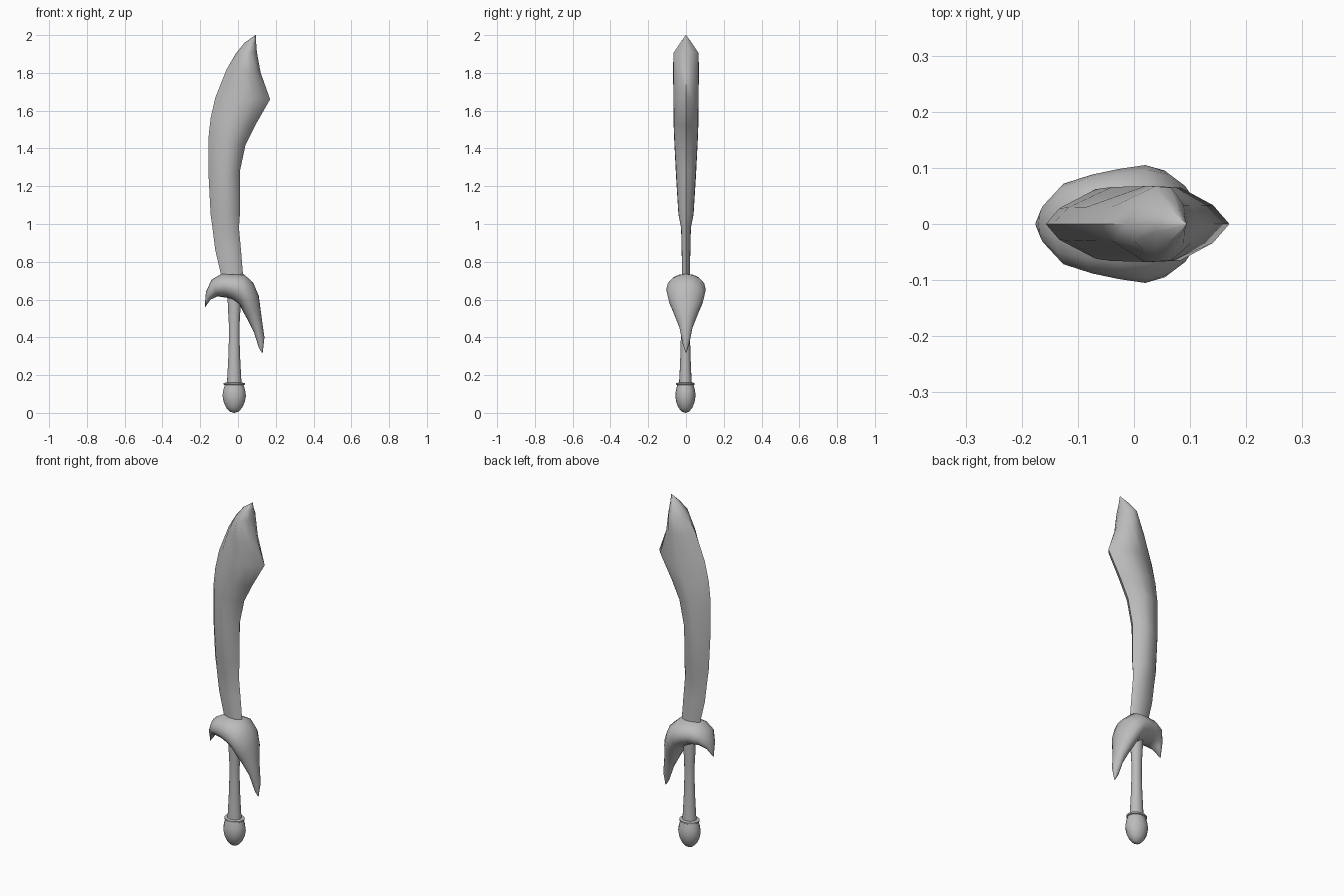
import bpy, bmesh, math
from mathutils import Vector

cube = bpy.data.objects.get("Cube")
if cube:
    bpy.data.objects.remove(cube, do_unlink=True)

grey = bpy.data.materials.new("plain_grey")
grey.use_nodes = True
colour = (0.5, 0.5, 0.5, 1)
grey.diffuse_color = colour
grey.node_tree.nodes["Principled BSDF"].inputs["Base Color"].default_value = colour


def loft(name, rings, angle):
    """Skin a list of closed rings, cap both ends and shade the result."""
    bm = bmesh.new()
    loops = [[bm.verts.new(point) for point in ring] for ring in rings]
    count = len(loops[0])
    for low, high in zip(loops, loops[1:]):
        for i in range(count):
            j = (i + 1) % count
            bm.faces.new((low[i], low[j], high[j], high[i]))
    bm.faces.new(loops[0])
    bm.faces.new(loops[-1])
    bmesh.ops.remove_doubles(bm, verts=bm.verts, dist=0.0005)
    bmesh.ops.recalc_face_normals(bm, faces=bm.faces)
    mesh = bpy.data.meshes.new(name)
    bm.to_mesh(mesh)
    bm.free()
    mesh.materials.append(grey)
    obj = bpy.data.objects.new(name, mesh)
    bpy.context.collection.objects.link(obj)
    bpy.ops.object.select_all(action="DESELECT")
    obj.select_set(True)
    bpy.context.view_layer.objects.active = obj
    bpy.ops.object.shade_smooth_by_angle(angle=math.radians(angle))
    return obj


def cross_section(start, end, half_width, shape):
    """Ring from start to end in the xz plane, bulging to both sides in y."""
    a = Vector((start[0], 0, start[1]))
    b = Vector((end[0], 0, end[1]))
    side = [a.lerp(b, along) + Vector((0, half_width * out, 0)) for along, out in shape]
    return side + [Vector((p.x, -p.y, p.z)) for p in reversed(side[1:-1])]


# Curved blade: spine point, cutting edge point, half thickness
blade_shape = [(0, 0), (.12, .45), (.45, 1), (.7, .97), (.9, .5), (1, 0)]
blade_stations = [
    ((-.08, .69), (.03, .69), .02),
    ((-.12, .86), (.016, .86), .023),
    ((-.135, .98), (.005, .98), .026),
    ((-.145, 1.05), (.01, 1.05), .04),
    ((-.155, 1.24), (.01, 1.28), .053),
    ((-.157, 1.45), (.04, 1.42), .062),
    ((-.145, 1.56), (.09, 1.52), .066),
    ((-.12, 1.67), (.17, 1.66), .067),
    ((-.06, 1.82), (.12, 1.8), .068),
    ((-.013, 1.9), (.1, 1.91), .067),
    ((.035, 1.96), (.096, 1.96), .03),
    ((.092, 2), (.094, 2), .001),
]
loft("blade", [cross_section(*s, blade_shape) for s in blade_stations], 50)

# Drooping guard: outer point, inner point, half width
oval = [((1 - math.cos(math.pi * i / 8)) / 2, math.sin(math.pi * i / 8)) for i in range(9)]
guard_stations = [
    ((-.176, .56), (-.174, .56), .002),
    ((-.17, .64), (-.145, .6), .035),
    ((-.14, .705), (-.11, .617), .072),
    ((-.09, .735), (-.06, .61), .088),
    ((-.03, .737), (-.025, .595), .098),
    ((.03, .735), (.01, .57), .105),
    ((.08, .69), (.03, .53), .095),
    ((.11, .62), (.05, .495), .073),
    ((.125, .505), (.085, .425), .037),
    ((.14, .4), (.11, .345), .018),
    ((.131, .32), (.126, .32), .002),
]
loft("guard", [cross_section(*s, oval) for s in guard_stations], 60)


def turned(name, profile, sides=16):
    """Slightly flattened turned part from radius and height pairs."""
    turns = [2 * math.pi * i / sides for i in range(sides)]
    rings = [[(-.02 + r * math.cos(t), -.003 + .87 * r * math.sin(t), z) for t in turns]
             for r, z in profile]
    return loft(name, rings, 40)


turned("grip", [(.04, .14), (.036, .2), (.031, .3), (.028, .4),
                (.029, .48), (.034, .57), (.036, .65)])
turned("pommel_collar", [(.046, .145), (.056, .15), (.056, .158), (.04, .161)])
turned("pommel", [(.001, 0), (.022, .006), (.042, .027), (.056, .058),
                  (.062, .09), (.058, .12), (.049, .15)])
